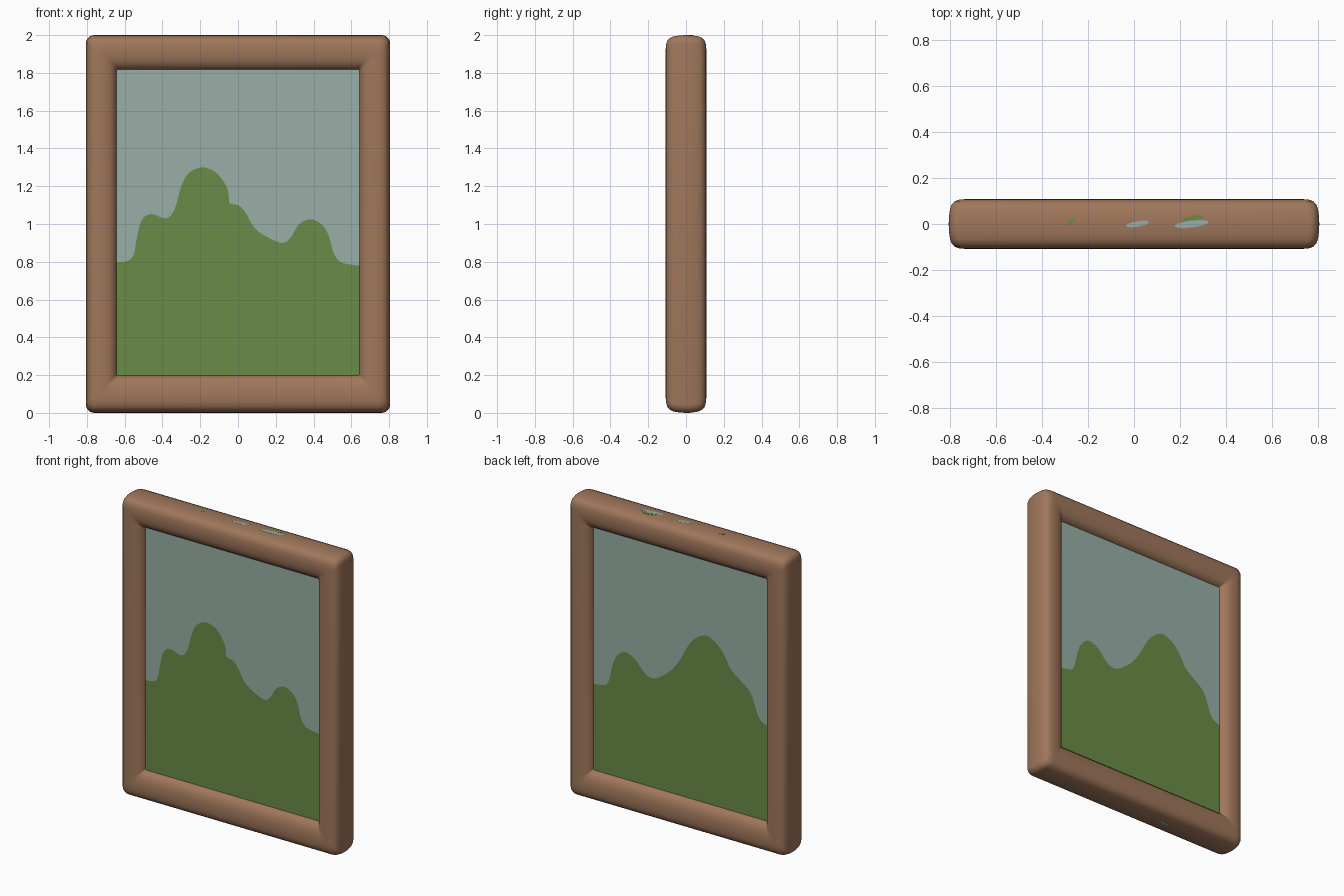
import bpy, bmesh, math

if "Cube" in bpy.data.objects:
    bpy.data.objects.remove(bpy.data.objects["Cube"])


def material(name, r, g, b):
    lin = [((c / 255 + 0.055) / 1.055) ** 2.4 for c in (r, g, b)]
    m = bpy.data.materials.new(name)
    m.diffuse_color = (*lin, 1)
    m.use_nodes = True
    m.node_tree.nodes["Principled BSDF"].inputs["Base Color"].default_value = m.diffuse_color
    return m


wood = material("brown wood", 160, 119, 91)
sky = material("pale sky", 152, 175, 166)
green = material("hill green", 106, 140, 71)


def make_object(name, bm, mats, smooth):
    bmesh.ops.recalc_face_normals(bm, faces=bm.faces)
    me = bpy.data.meshes.new(name)
    bm.to_mesh(me)
    bm.free()
    for m in mats:
        me.materials.append(m)
    for p in me.polygons:
        p.use_smooth = smooth
    ob = bpy.data.objects.new(name, me)
    bpy.context.collection.objects.link(ob)
    return ob


# Frame: rounded moulding swept around a rounded rectangle
def rounded_rect(x, z0, z1, r, n=6):
    pts = []
    for k, (cx, cz) in enumerate([(x - r, z1 - r), (r - x, z1 - r), (r - x, z0 + r), (x - r, z0 + r)]):
        for i in range(n + 1):
            a = math.pi / 2 * (k + i / n)
            pts.append((cx + r * math.cos(a), cz + r * math.sin(a)))
    return pts


half = [(0.0, 0.0), (0.01, 0.035), (0.035, 0.065), (0.08, 0.085), (0.16, 0.099), (0.28, 0.106),
        (0.45, 0.108), (0.62, 0.106), (0.76, 0.1), (0.87, 0.089), (0.95, 0.073), (1.0, 0.05)]
profile = [(u, -y) for u, y in reversed(half)] + half[1:]

bm = bmesh.new()
rings = []
for u, y in profile:
    loop = rounded_rect(0.805 - 0.165 * u, 0.2 * u, 2 - 0.185 * u, 0.045 - 0.037 * u)
    rings.append([bm.verts.new((x, y, z)) for x, z in loop])
for a, b in zip(rings, rings[1:] + rings[:1]):
    for i in range(len(a)):
        j = (i + 1) % len(a)
        bm.faces.new((a[i], a[j], b[j], b[i]))
make_object("frame", bm, [wood], True)

# Hill outlines (x, z) of the front and back pictures
front_hills = [(-.67, .8), (-.6, .8), (-.555, .83), (-.535, .93), (-.51, 1.02), (-.46, 1.053),
               (-.38, 1.03), (-.335, 1.08), (-.3, 1.2), (-.26, 1.27), (-.19, 1.3), (-.12, 1.275),
               (-.07, 1.215), (-.05, 1.16), (-.045, 1.11), (0, 1.1), (.04, 1.06), (.08, .99),
               (.13, .945), (.23, .9), (.28, .93), (.32, .995), (.38, 1.025), (.44, 1.0),
               (.48, .94), (.505, .85), (.54, .8), (.6, .785), (.67, .775)]
back_hills = [(-.67, .82), (-.62, .84), (-.573, .88), (-.52, 1.015), (-.447, 1.08), (-.37, 1.14),
              (-.313, 1.235), (-.238, 1.3), (-.164, 1.31), (-.075, 1.24), (0, 1.11), (.074, 1.01),
              (.186, .93), (.26, .94), (.34, 1.02), (.41, 1.045), (.46, 1.015), (.5, .945),
              (.535, .81), (.58, .78), (.67, .77)]


def smooth_curve(p, n=4):
    out = []
    for i in range(len(p) - 1):
        a, b, c, d = p[max(i - 1, 0)], p[i], p[i + 1], p[min(i + 2, len(p) - 1)]
        for k in range(n):
            t = k / n
            out.append(tuple(0.5 * (2 * b[m] + (c[m] - a[m]) * t
                                    + (2 * a[m] - 5 * b[m] + 4 * c[m] - d[m]) * t * t
                                    + (3 * b[m] - a[m] - 3 * c[m] + d[m]) * t ** 3) for m in (0, 1)))
    return out + [p[-1]]


# Picture panel: each side is cut into hill and sky faces along its outline
def picture(name, hills, y):
    bm = bmesh.new()
    cols = [[bm.verts.new((x, y, z)) for z in (0.17, h, 1.85)] for x, h in smooth_curve(hills)]
    for a, b in zip(cols, cols[1:]):
        for k, mat in ((0, 1), (1, 0)):
            vs = (a[k], b[k], b[k + 1], a[k + 1])
            f = bm.faces.new(vs if y < 0 else vs[::-1])
            f.material_index = mat
    ob = make_object(name, bm, [sky, green], False)
    # orient the sheet outwards
    me = ob.data
    if me.polygons[0].normal.y * y < 0:
        me.flip_normals()


picture("front_picture", front_hills, -0.057)
picture("back_picture", back_hills, 0.057)


# Small paint marks on the top and bottom edges
def mark(name, mat, x, y, z, rx, ry):
    bm = bmesh.new()
    bmesh.ops.create_cone(bm, cap_ends=True, segments=16, radius1=1, radius2=1, depth=0.004)
    for v in bm.verts:
        v.co.x, v.co.y = x + v.co.x * rx, y + v.co.y * ry + v.co.x * 0.008
        v.co.z += z
    make_object(name, bm, [mat], False)


mark("top_sky_mark_small", sky, 0.015, 0.0, 1.998, 0.05, 0.012)
mark("top_sky_mark_large", sky, 0.25, 0.0, 1.998, 0.075, 0.015)
mark("top_green_mark_large", green, 0.255, 0.022, 1.9975, 0.045, 0.014)
mark("top_green_mark_small", green, -0.275, 0.008, 1.998, 0.02, 0.008)
mark("bottom_sky_mark", sky, -0.24, 0.01, 0.002, 0.04, 0.012)
